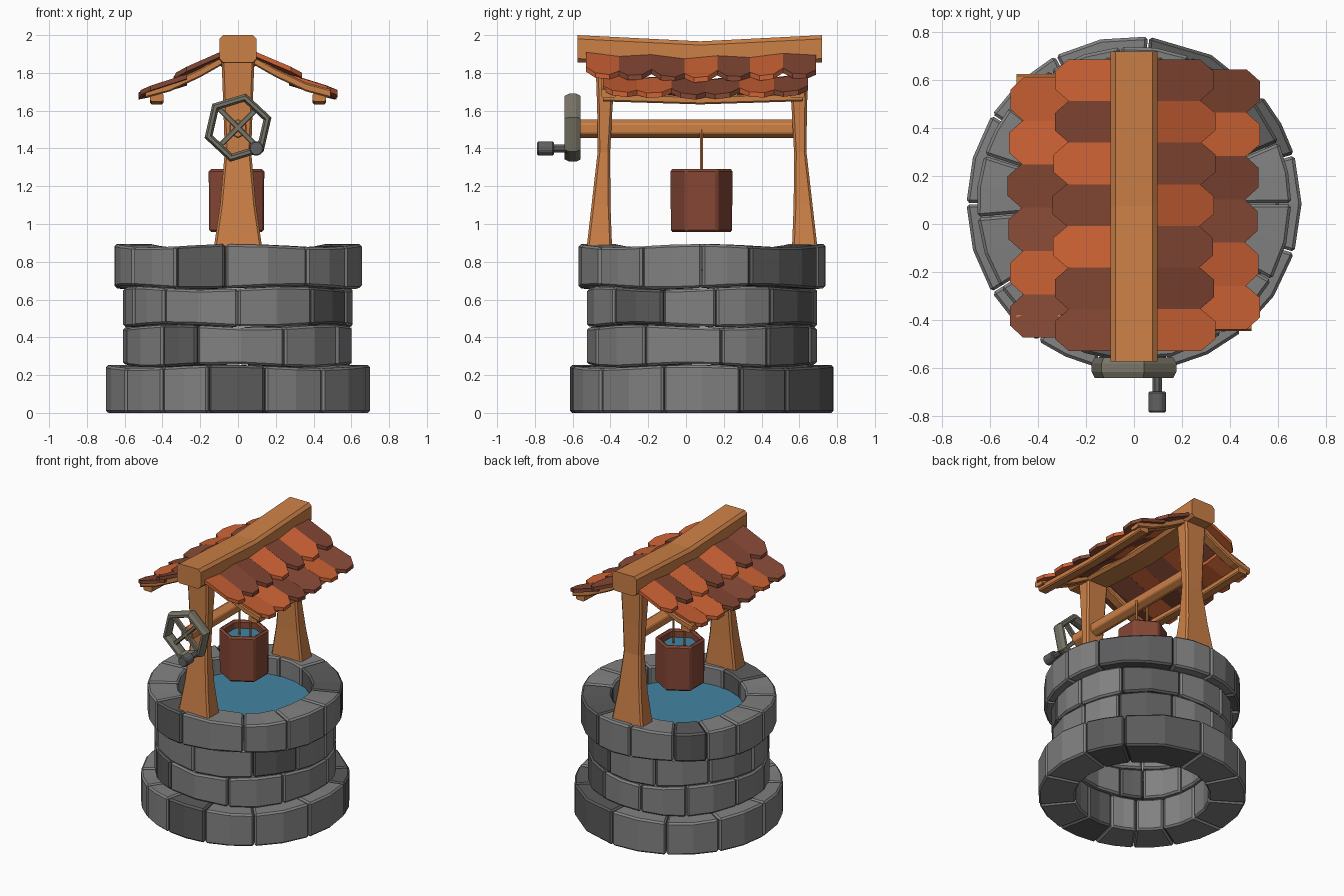
import bpy, bmesh, math
from math import sin, cos, pi, radians

if "Cube" in bpy.data.objects:
    bpy.data.objects.remove(bpy.data.objects["Cube"])

CY = 0.085   # y of the well's axis


def material(name, rgb):
    m = bpy.data.materials.new(name)
    m.diffuse_color = (*rgb, 1)
    m.use_nodes = True
    m.node_tree.nodes["Principled BSDF"].inputs["Base Color"].default_value = m.diffuse_color
    return m


STONE = material("light stone", (0.22, 0.22, 0.22))
DARK = material("dark stone", (0.105, 0.105, 0.108))
WOOD = material("wood", (0.60, 0.215, 0.062))
ORANGE = material("orange tile", (0.62, 0.125, 0.036))
BROWN = material("brown tile", (0.235, 0.065, 0.035))
BUCKET = material("bucket red brown", (0.235, 0.062, 0.036))
WATER = material("water blue", (0.055, 0.23, 0.36))
METAL = material("wheel metal", (0.19, 0.18, 0.135))
GRIP = material("grip grey", (0.12, 0.12, 0.12))


def add_loft(bm, rings, closed=False, mat=0):
    """Skin a list of equal-length point rings; cap the ends unless closed."""
    vs = [[bm.verts.new(p) for p in r] for r in rings]
    n, faces = len(vs[0]), []
    pairs = list(zip(vs, vs[1:])) + ([(vs[-1], vs[0])] if closed else [])
    for a, b in pairs:
        for i in range(n):
            j = (i + 1) % n
            faces.append(bm.faces.new((a[i], a[j], b[j], b[i])))
    if not closed:
        faces += [bm.faces.new(vs[0]), bm.faces.new(vs[-1])]
    for f in faces:
        f.material_index = mat


def finish(name, bm, mats, bevel=0):
    bmesh.ops.recalc_face_normals(bm, faces=bm.faces)
    me = bpy.data.meshes.new(name)
    bm.to_mesh(me)
    bm.free()
    ob = bpy.data.objects.new(name, me)
    bpy.context.collection.objects.link(ob)
    for m in mats:
        me.materials.append(m)
    if bevel:
        b = ob.modifiers.new("bevel", 'BEVEL')
        b.width, b.segments, b.limit_method = bevel, 1, 'ANGLE'
        b.angle_limit = radians(35)
    return ob


def loft(name, rings, mat, bevel=0, closed=False):
    bm = bmesh.new()
    add_loft(bm, rings, closed)
    return finish(name, bm, [mat], bevel)


def chamfered(hx, hy, c):
    """Rectangle outline with cut corners."""
    return [(hx, hy - c), (hx - c, hy), (c - hx, hy), (-hx, hy - c),
            (-hx, c - hy), (c - hx, -hy), (hx - c, -hy), (hx, c - hy)]


def circle(r, n, turn=0):
    return [(r * cos(turn + 2 * pi * i / n), r * sin(turn + 2 * pi * i / n)) for i in range(n)]


def rod_y(name, x, z, y0, y1, r, n, mat, bevel=0):
    return loft(name, [[(x + a, y, z + b) for a, b in circle(r, n, pi / n)] for y in (y0, y1)], mat, bevel)


def rod_z(name, x, y, z0, z1, r, n, mat, turn=0, bevel=0):
    return loft(name, [[(x + a, y + b, z) for a, b in circle(r, n, turn)] for z in (z0, z1)], mat, bevel)


# Stone courses: bottom, top, outer radius, inner radius, joint angles, dark blocks
courses = [
    (0.0, 0.245, 0.70, 0.45, (17, 40, 85, 118, 148, 180, 212, 235, 257, 282, 310, 343), (17, 40, 257)),
    (0.25, 0.458, 0.61, 0.44, (10, 35, 70, 100, 130, 165, 195, 229, 249, 294, 330), (35, 229)),
    (0.463, 0.66, 0.61, 0.44, (7, 37, 75, 110, 145, 180, 205, 230, 270, 310, 340), (37, 310)),
    (0.665, 0.885, 0.657, 0.45, (0, 23, 69, 95, 122, 142, 162, 185, 212, 240, 264, 304, 331), (23, 122, 240)),
]


def wobble(k, a):
    return 0 if k == 0 else 0.009 * sin(4 * a + 2 * k)


for k, (z0, z1, ro, ri, joints, dark) in enumerate(courses):
    bm = bmesh.new()
    for a, b in zip(joints, joints[1:] + (joints[0] + 360,)):
        steps = max(2, round((b - a) / 18))
        rings = []
        for i in range(steps + 1):
            t = radians(a + 0.25 + (b - a - 0.5) * i / steps)
            lo, hi = z0 + wobble(k, t), z1 + wobble(k + 1, t)
            rings.append([(r * cos(t), CY + r * sin(t), z)
                          for r, z in ((ri, lo), (ro, lo), (ro, hi), (ri, hi))])
        add_loft(bm, rings, mat=int(a in dark))
    finish(f"stone_course_{k + 1}", bm, [STONE, DARK], 0.012)

rod_z("well_water", 0, CY, 0.75, 0.76, 0.445, 24, WATER)

# Posts: wide at the foot, narrow waist, flared head
for name, s, y0 in (("front_post", -1, -0.46), ("back_post", 1, 0.63)):
    rings = []
    for z, hx, hy, dy in ((0.84, 0.133, 0.07, 0), (1.10, 0.095, 0.05, -0.01), (1.38, 0.07, 0.033, -0.025),
                          (1.60, 0.077, 0.04, -0.03), (1.90, 0.088, 0.055, -0.035)):
        rings.append([(x, y0 + s * dy + y, z) for x, y in chamfered(hx, hy, 0.012)])
    loft(name, rings, WOOD)


def sag(y):
    return -0.033 * max(0, 1 - abs(y - 0.075) / 0.64)


# Ridge beam, sagging in the middle
loft("ridge_beam", [[(x, y, 1.928 + sag(y) + z) for x, z in chamfered(0.098, 0.072, 0.02)]
                    for y in (-0.575, 0.075, 0.72)], WOOD)

# Roof tiles and timbers on each side
sides = {
    -1: ("left", (-0.53, "bbobobo"), (-0.475, "bobboo")),
    1: ("right", (-0.53, "obbobob"), (-0.44, "oobbob")),
}
for s, (side, upper, lower) in sides.items():
    for row, (y_start, cols), (x0, za, x1, zb) in (("upper", upper, (0.07, 1.915, 0.335, 1.80)),
                                                  ("lower", lower, (0.27, 1.79, 0.522, 1.71))):
        bm = bmesh.new()
        w = 0.174 if row == "upper" else 0.181
        for i, c in enumerate(cols):
            ya = y_start + i * w
            yb = ya + w
            dx = 0.006 * sin(5 * i + s)
            tilt = 0.008 * (1 if i % 2 else -1)
            outline = [(0, ya), (0.78, ya), (1, ya + 0.05), (1, yb - 0.05), (0.78, yb), (0, yb)]
            rings = []
            for drop in (0, 0.026):
                rings.append([(s * (x0 + (x1 - x0 + dx) * u),
                               y, za + (zb - za) * u + sag(y) * 0.7 - drop
                               + tilt * (2 * (y - ya) / w - 1)) for u, y in outline])
            add_loft(bm, rings, mat=int(c == "b"))
        finish(f"{side}_{row}_tiles", bm, [ORANGE, BROWN])
    # bent rafters at both ends
    for end, y in (("front", -0.41), ("back", 0.59)):
        path = ((0.05, 1.885), (0.20, 1.80), (0.36, 1.725), (0.49, 1.69))
        loft(f"{side}_{end}_rafter", [[(s * x, y + a, z + b) for a, b in chamfered(0.037, 0.023, 0.008)]
                                      for x, z in path], WOOD)
    # long batten under the eaves
    loft(f"{side}_eave_batten", [[(s * (0.43 + a), y, 1.675 + sag(y) * 0.6 + b)
                                  for a, b in chamfered(0.035, 0.022, 0.008)]
                                 for y in (-0.44, 0.075, 0.62)], WOOD)

# Winding axle and the two strands of rope
rod_y("axle", 0, 1.505, -0.60, 0.60, 0.052, 6, WOOD, 0.006)
for s in (-1, 1):
    rod_z(f"rope_{'left' if s < 0 else 'right'}", s * 0.045, 0.082, 1.20, 1.50, 0.009, 6, WOOD)

# Six-sided open bucket
profile = ((0.168, 0.957), (0.170, 1.29), (0.135, 1.29), (0.13, 1.0))
loft("bucket", [[(-0.008 + a, 0.082 + b, z) for a, b in circle(r, 6, pi / 6)] for r, z in profile], BUCKET, 0.012)
rod_z("bucket_water", -0.008, 0.082, 1.225, 1.235, 0.137, 6, WATER, pi / 6)

# Six-sided hand wheel
WZ, WY = 1.51, -0.60
rings = []
for i in range(6):
    t = radians(17 + 60 * i)
    rings.append([((0.163 + a * 0.024) * cos(t), WY + b * 0.046, WZ + (0.163 + a * 0.024) * sin(t))
                  for a, b in circle(1, 8, pi / 8)])
loft("wheel_rim", rings, METAL, closed=True)

# Crossed spokes
for k in range(2):
    t = radians(45 + 90 * k)
    u, v = (cos(t), sin(t)), (-sin(t), cos(t))
    loft(f"wheel_spoke_{k + 1}", [[(d * u[0] + a * v[0], WY + b, WZ + d * u[1] + a * v[1])
                                   for a, b in chamfered(0.014, 0.018, 0.005)]
                                  for d in (-0.15, 0.15)], METAL)

# Crank handle
rod_y("handle_shaft", 0.097, 1.40, -0.72, -0.60, 0.022, 8, GRIP)
rod_y("handle_grip", 0.097, 1.40, -0.788, -0.70, 0.040, 8, GRIP, 0.006)
